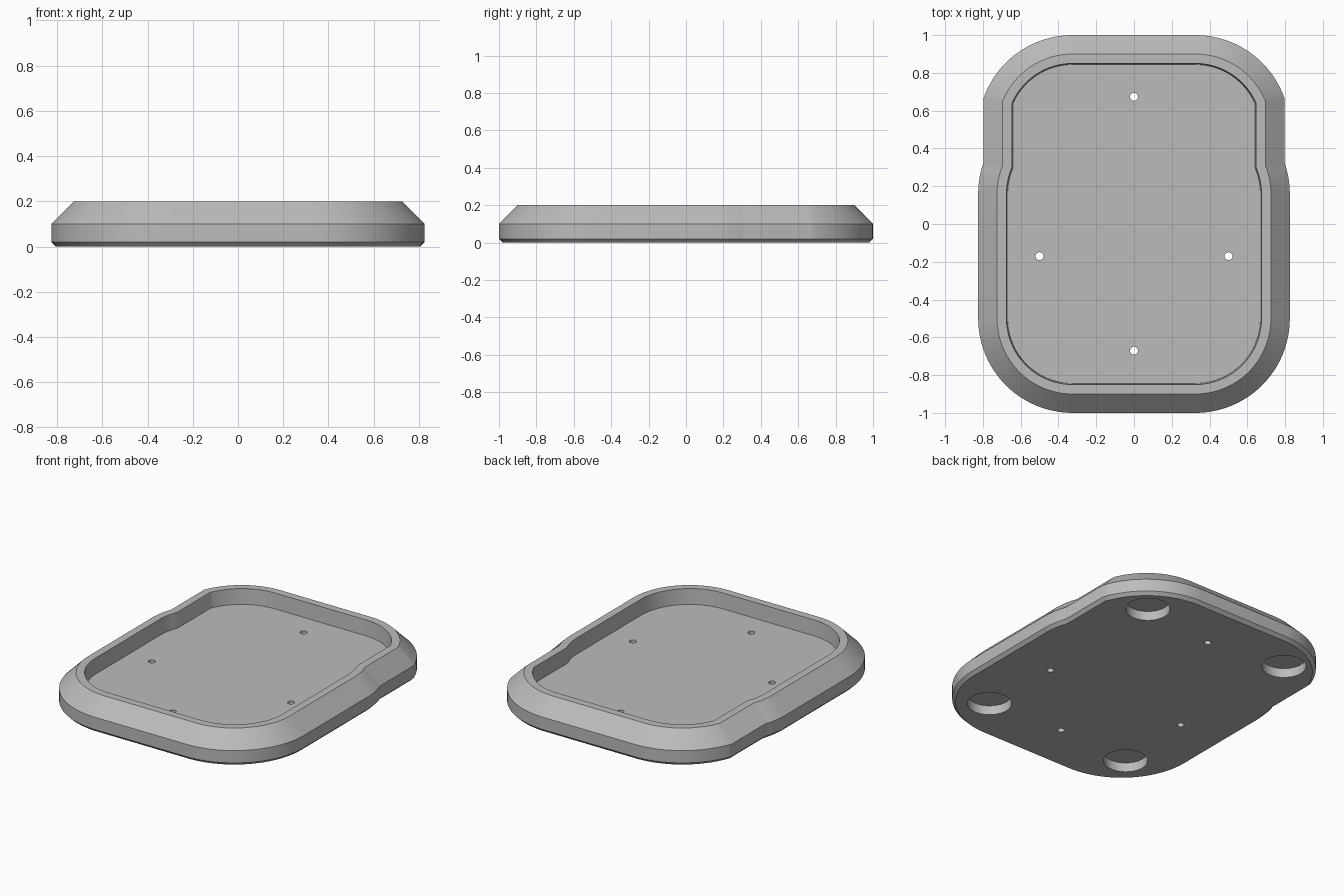
import bpy
import bmesh
import math

cube = bpy.data.objects.get("Cube")
if cube:
    bpy.data.objects.remove(cube, do_unlink=True)

CORNER_X, CORNER_Y, RADIUS = 0.325, 0.5, 0.5
NOTCH_Y, NOTCH_X = 0.16, 0.797

grey = bpy.data.materials.new("plain grey")
grey.use_nodes = True
grey.diffuse_color = (0.5, 0.5, 0.5, 1)
shader = next(n for n in grey.node_tree.nodes if n.type == 'BSDF_PRINCIPLED')
shader.inputs["Base Color"].default_value = (0.5, 0.5, 0.5, 1)


def arc(cy, r, start, end, steps):
    """Points of an arc on the +x side of the outline."""
    angles = [start + (end - start) * i / steps for i in range(steps + 1)]
    return [(CORNER_X + r * math.cos(a), cy + r * math.sin(a)) for a in angles]


def outline(inset):
    """Rounded outline with narrower rear sides, offset inwards."""
    r = RADIUS - inset
    trim = math.acos((NOTCH_X - inset - CORNER_X) / r)
    side = arc(-CORNER_Y, r, -math.pi / 2, 0, 24)
    side += arc(NOTCH_Y, r, 0, trim, 6)
    side += arc(CORNER_Y, r, trim, math.pi / 2, 20)
    return side + [(-x, y) for x, y in reversed(side)]


# Tray: outlines lofted from the underside, over the rim, down to the floor
bm = bmesh.new()
section = [(0.02, 0), (0, 0.02), (0, 0.1), (0.1, 0.2), (0.15, 0.2), (0.156, 0.1)]
rings = [[bm.verts.new((x, y, z)) for x, y in outline(inset)] for inset, z in section]
for low, high in zip(rings, rings[1:]):
    for i in range(len(low)):
        j = (i + 1) % len(low)
        bm.faces.new((low[i], low[j], high[j], high[i]))
bm.faces.new(list(reversed(rings[0])))
bm.faces.new(rings[-1])
bmesh.ops.recalc_face_normals(bm, faces=bm.faces)
mesh = bpy.data.meshes.new("tray")
bm.to_mesh(mesh)
bm.free()
tray = bpy.data.objects.new("tray", mesh)
bpy.context.collection.objects.link(tray)
mesh.materials.append(grey)


def drill(x, y, radius, bottom, top, sides):
    """Cut a round hole into the tray."""
    bpy.ops.mesh.primitive_cylinder_add(vertices=sides, radius=radius, depth=top - bottom,
                                        location=(x, y, (top + bottom) / 2))
    cutter = bpy.context.object
    cutter.name = "hole_cutter"
    cutter.hide_render = True
    cutter.data.materials.append(grey)
    cut = tray.modifiers.new("hole", 'BOOLEAN')
    cut.operation, cut.solver, cut.object = 'DIFFERENCE', 'EXACT', cutter
    bpy.ops.object.select_all(action='DESELECT')
    bpy.context.view_layer.objects.active = tray
    tray.select_set(True)
    bpy.ops.object.modifier_apply(modifier=cut.name)
    bpy.data.objects.remove(cutter, do_unlink=True)


# Screw holes through the floor
for x, y in [(0, 0.673), (0, -0.67), (0.5, -0.17), (-0.5, -0.17)]:
    drill(x, y, 0.021, -0.1, 0.15, 20)

# Round foot recesses in the underside
for x in (-0.523, 0.523):
    for y in (-0.7, 0.75):
        drill(x, y, 0.13, -0.1, 0.06, 48)

bpy.ops.object.select_all(action='DESELECT')
bpy.context.view_layer.objects.active = tray
tray.select_set(True)
bpy.ops.object.shade_smooth_by_angle(angle=math.radians(30))
